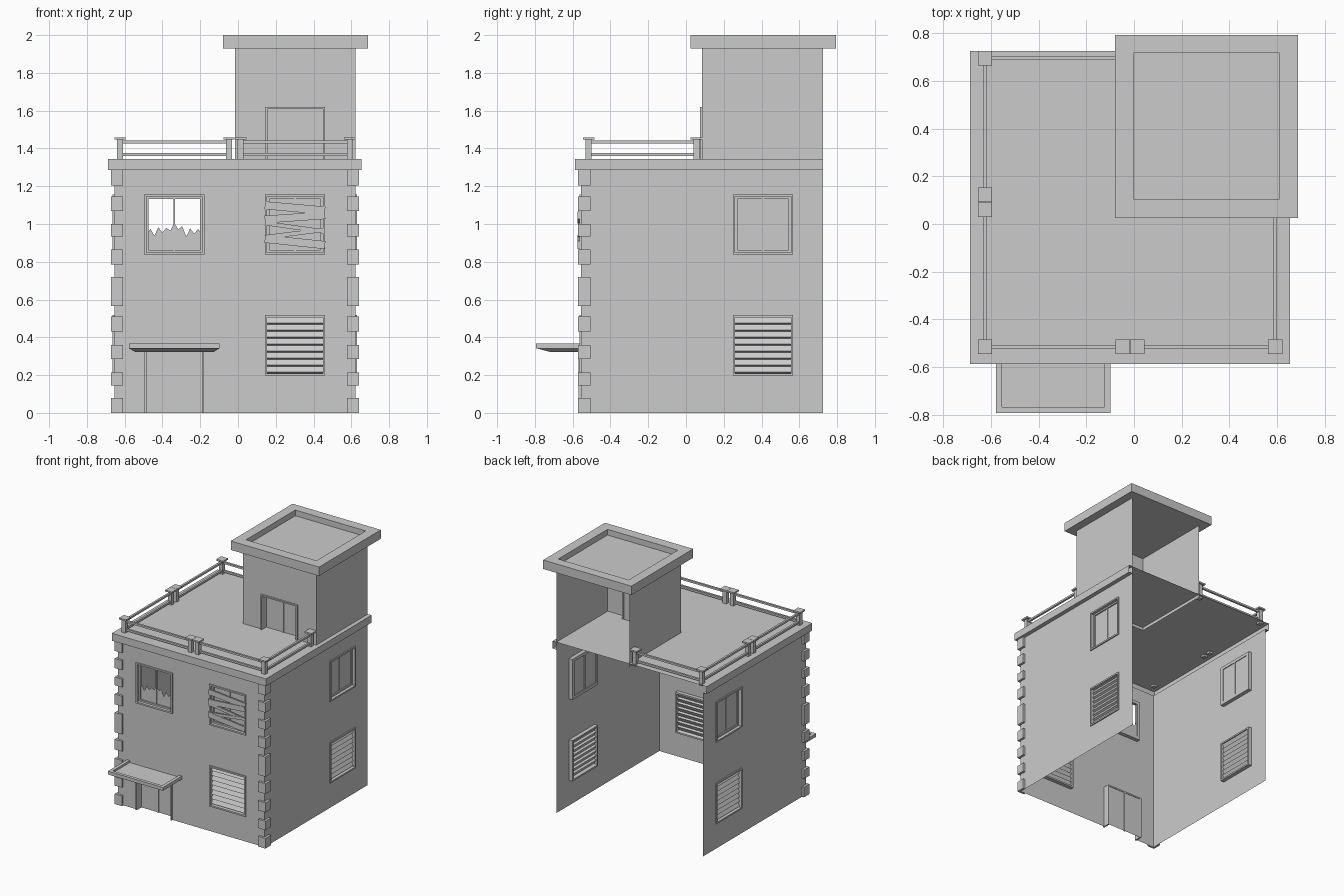
import bpy, bmesh, math, random
from mathutils import Matrix, Vector

if "Cube" in bpy.data.objects:
    bpy.data.objects.remove(bpy.data.objects["Cube"])

random.seed(4)


class Part:
    """Collects geometry in wall space: u along wall, d outward, z up."""
    def __init__(self, name, mat=None):
        self.name, self.bm, self.mat = name, bmesh.new(), mat or Matrix()

    def face(self, pts):
        return self.bm.faces.new([self.bm.verts.new(self.mat @ Vector(p)) for p in pts])

    def rings(self, levels):
        # stacked rectangles (x0, x1, y0, y1, z), capped at both ends
        loops = [[self.bm.verts.new(self.mat @ Vector(p)) for p in
                  ((a, c, z), (b, c, z), (b, d, z), (a, d, z))] for a, b, c, d, z in levels]
        for lo, hi in zip(loops, loops[1:]):
            for i in range(4):
                j = (i + 1) % 4
                self.bm.faces.new((lo[i], lo[j], hi[j], hi[i]))
        self.bm.faces.new(loops[0][::-1])
        self.bm.faces.new(loops[-1])

    def box(self, a, b, c, d, z0, z1):
        self.rings([(a, b, c, d, z0), (a, b, c, d, z1)])

    def turned_box(self, centre, size, angle, axis):
        keep = self.mat
        self.mat = keep @ Matrix.Translation(centre) @ Matrix.Rotation(angle, 4, axis)
        x, y, z = (s / 2 for s in size)
        self.box(-x, x, -y, y, -z, z)
        self.mat = keep

    def done(self, fix=True):
        if fix:
            bmesh.ops.recalc_face_normals(self.bm, faces=self.bm.faces)
        me = bpy.data.meshes.new(self.name)
        self.bm.to_mesh(me)
        self.bm.free()
        ob = bpy.data.objects.new(self.name, me)
        bpy.context.collection.objects.link(ob)
        return ob


def wall_space(x, y, u, out):
    return Matrix(((u[0], out[0], 0, x), (u[1], out[1], 0, y), (0, 0, 1, 0), (0, 0, 0, 1)))


X0, X1, Y0, Y1 = -0.655, 0.622, -0.556, 0.725
ROOF, UNDER = 1.345, 1.287
FRONT = wall_space(0, Y0, (1, 0), (0, -1))
RIGHT = wall_space(X1, 0, (0, 1), (1, 0))
LEFT = wall_space(X0, 0, (0, 1), (-1, 0))
STAIR = wall_space(0, 0.085, (1, 0), (0, -1))
DEPTH, DOOR_DEPTH = 0.03, 0.05


def wall(name, mat, u0, u1, z0, z1, holes=()):
    p = Part(name, mat)
    us = sorted({u0, u1, *[h[0] for h in holes], *[h[1] for h in holes]})
    zs = sorted({z0, z1, *[h[2] for h in holes], *[h[3] for h in holes]})
    for a, b in zip(us, us[1:]):
        for c, d in zip(zs, zs[1:]):
            if not any(h[0] <= a and b <= h[1] and h[2] <= c and d <= h[3] for h in holes):
                p.face(((a, 0, c), (b, 0, c), (b, 0, d), (a, 0, d)))
    bmesh.ops.remove_doubles(p.bm, verts=p.bm.verts, dist=1e-5)
    p.done()


def border(p, u0, u1, z0, z1, w, d0, d1, sill=True):
    p.box(u0, u0 + w, d0, d1, z0, z1)
    p.box(u1 - w, u1, d0, d1, z0, z1)
    p.box(u0 + w, u1 - w, d0, d1, z1 - w, z1)
    if sill:
        p.box(u0 + w, u1 - w, d0, d1, z0, z0 + w)


def window(name, mat, hole, kind):
    u0, u1, z0, z1 = hole
    um = (u0 + u1) / 2
    p = Part(name, mat)
    border(p, u0, u1, z0, z1, 0.012, -DEPTH, 0.009)
    a, b, c, d = u0 + 0.012, u1 - 0.012, z0 + 0.012, z1 - 0.012
    if kind != "shutter":
        border(p, a, b, c, d, 0.012, -DEPTH, -0.014)
        p.box(um - 0.005, um + 0.005, -DEPTH, -0.02, c, d)
    if kind in ("plain", "boarded"):
        p.face(((a, -0.024, c), (b, -0.024, c), (b, -0.024, d), (a, -0.024, d)))
    if kind == "broken":
        # jagged remains of the pane
        n = 14
        top = [(b - (b - a) * i / n, -0.026,
                0.93 + (0.04 if i % 2 else 0.0) + random.uniform(0, 0.045)) for i in range(n + 1)]
        p.face([(a, -0.026, c), (b, -0.026, c)] + top)
    if kind == "shutter":
        # closed saw-tooth louvres
        pitch = (d - c) / 8
        for i in range(8):
            top = d - i * pitch
            rows = ((top, -0.022), (top - 0.8 * pitch, -0.006), (top - pitch, -0.022))
            for (za, da), (zb, db) in zip(rows, rows[1:]):
                p.face(((a, db, zb), (b, db, zb), (b, da, za), (a, da, za)))
        bmesh.ops.remove_doubles(p.bm, verts=p.bm.verts, dist=1e-5)
    if kind == "boarded":
        for z, w, ang, out in ((1.085, 0.042, 5, .007), (1.035, 0.04, -4, .012),
                               (0.982, 0.022, 8, .006), (0.95, 0.022, -7, .01),
                               (0.905, 0.042, 6, .012)):
            p.turned_box((um, out, z), (0.32, 0.012, w), math.radians(ang), 'Y')
    p.done()


def door(name, mat, hole):
    u0, u1, z0, z1 = hole
    um = (u0 + u1) / 2
    p = Part(name, mat)
    border(p, u0, u1, z0, z1, 0.011, -DOOR_DEPTH, 0.012, sill=False)
    a, b, d = u0 + 0.011, u1 - 0.011, z1 - 0.011
    p.face(((a, -0.046, z0), (b, -0.046, z0), (b, -0.046, d), (a, -0.046, d)))
    p.box(um - 0.005, um + 0.005, -DOOR_DEPTH, -0.04, z0, d)
    p.done()


# openings as (u0, u1, z0, z1)
LOW, HIGH = (0.197, 0.517), (0.838, 1.157)
broken, boarded, shutter = (-0.497, -0.178, *HIGH), (0.142, 0.461, *HIGH), (0.142, 0.461, *LOW)
side_high, side_low = (0.248, 0.567, *HIGH), (0.248, 0.567, *LOW)
front_door, roof_door = (-0.495, -0.18, 0.0, 0.335), (0.144, 0.461, ROOF, 1.62)

# main walls, open at the back
wall("front_wall", FRONT, X0, X1, 0, UNDER, (broken, boarded, shutter, front_door))
for side, m in (("right", RIGHT), ("left", LEFT)):
    wall(side + "_wall", m, Y0, Y1, 0, UNDER, (side_high, side_low))
    window(side + "_upper_window", m, side_high, "plain")
    window(side + "_lower_window", m, side_low, "shutter")
window("broken_window", FRONT, broken, "broken")
window("boarded_window", FRONT, boarded, "boarded")
window("shuttered_window", FRONT, shutter, "shutter")
door("front_door", FRONT, front_door)

# roof deck with its overhanging cornice
p = Part("roof_deck")
ox0, ox1, oy = -0.688, 0.655, -0.587
p.face(((ox0, oy, ROOF), (ox1, oy, ROOF), (ox1, Y1, ROOF), (ox0, Y1, ROOF)))
outer = [(ox0, Y1), (ox0, oy), (ox1, oy), (ox1, Y1)]
inner = [(X0, Y1), (X0, Y0), (X1, Y0), (X1, Y1)]
for i in range(3):
    o, q, r, s = outer[i], outer[i + 1], inner[i + 1], inner[i]
    p.face(((*o, UNDER), (*q, UNDER), (*q, ROOF), (*o, ROOF)))
    p.face(((*s, UNDER), (*r, UNDER), (*q, UNDER), (*o, UNDER)))
bmesh.ops.remove_doubles(p.bm, verts=p.bm.verts, dist=1e-5)
p.done(False)

# corner quoins wrapped around the outside of both front corners
p = Part("corner_quoins")
for z0, z1 in ((0, .08), (.145, .215), (.285, .36), (.43, .51), (.565, .72),
               (.785, .865), (.935, 1.0), (1.07, 1.145), (1.205, UNDER)):
    for tip, end, face in ((-0.673, -0.61, X0), (0.64, 0.577, X1)):
        p.box(min(tip, end), max(tip, end), -0.573, Y0 - .0005, z0, z1)
        p.box(min(tip, face), max(tip, face), Y0 - .0005, -0.506, z0, z1)
p.done()

# door canopy with a shallow tray on top
p = Part("door_canopy")
p.rings([(-0.545, -0.128, -0.72, Y0, .323), (-0.578, -0.098, -0.793, Y0, .342),
         (-0.578, -0.098, -0.793, Y0, .368), (-0.553, -0.123, -0.768, Y0, .368),
         (-0.553, -0.123, -0.768, Y0, .352)])
p.done()

# stair house on the roof, open at the back, its walls sunk slightly into the deck
SX, SUNK = -0.015, ROOF - 0.025
wall("stair_front_wall", STAIR, SX, X1, SUNK, 1.93, (roof_door,))
wall("stair_right_wall", RIGHT, 0.085, Y1, UNDER, 1.93)
wall("stair_left_wall", wall_space(SX, 0, (0, 1), (-1, 0)), 0.085, Y1, SUNK, 1.93)
door("roof_door", STAIR, roof_door)
p = Part("stair_house_cap")
rim, tray = (-0.08, 0.688, 0.025, 0.793), (-0.003, 0.61, 0.105, 0.717)
p.rings([(*rim, 1.93), (*rim, 2.0), (*tray, 2.0), (*tray, 1.955)])
p.done()

# roof railings: each run is a pair of posts joined by two rails
posts, rails = Part("railing_posts"), Part("railing_rails")
FX, FY, RX, BY = -0.625, -0.515, 0.592, 0.695
runs = [((FX, FY), (-0.048, FY)), ((0.014, FY), (RX, FY)), ((FX, FY), (FX, 0.06)),
        ((FX, 0.122), (FX, BY)), ((FX, BY), (-0.048, BY)), ((RX, FY), (RX, 0.055))]
for x, y in sorted({pt for run in runs for pt in run}):
    posts.box(x - .016, x + .016, y - .016, y + .016, ROOF - 0.015, 1.447)
    posts.box(x - .03, x + .03, y - .03, y + .03, 1.447, 1.459)
for (xa, ya), (xb, yb) in runs:
    wx, wy = (0, .008) if ya == yb else (.008, 0)
    for z in (1.36, 1.426):
        rails.box(xa - wx, xb + wx, ya - wy, yb + wy, z, z + 0.015)
posts.done()
rails.done()
